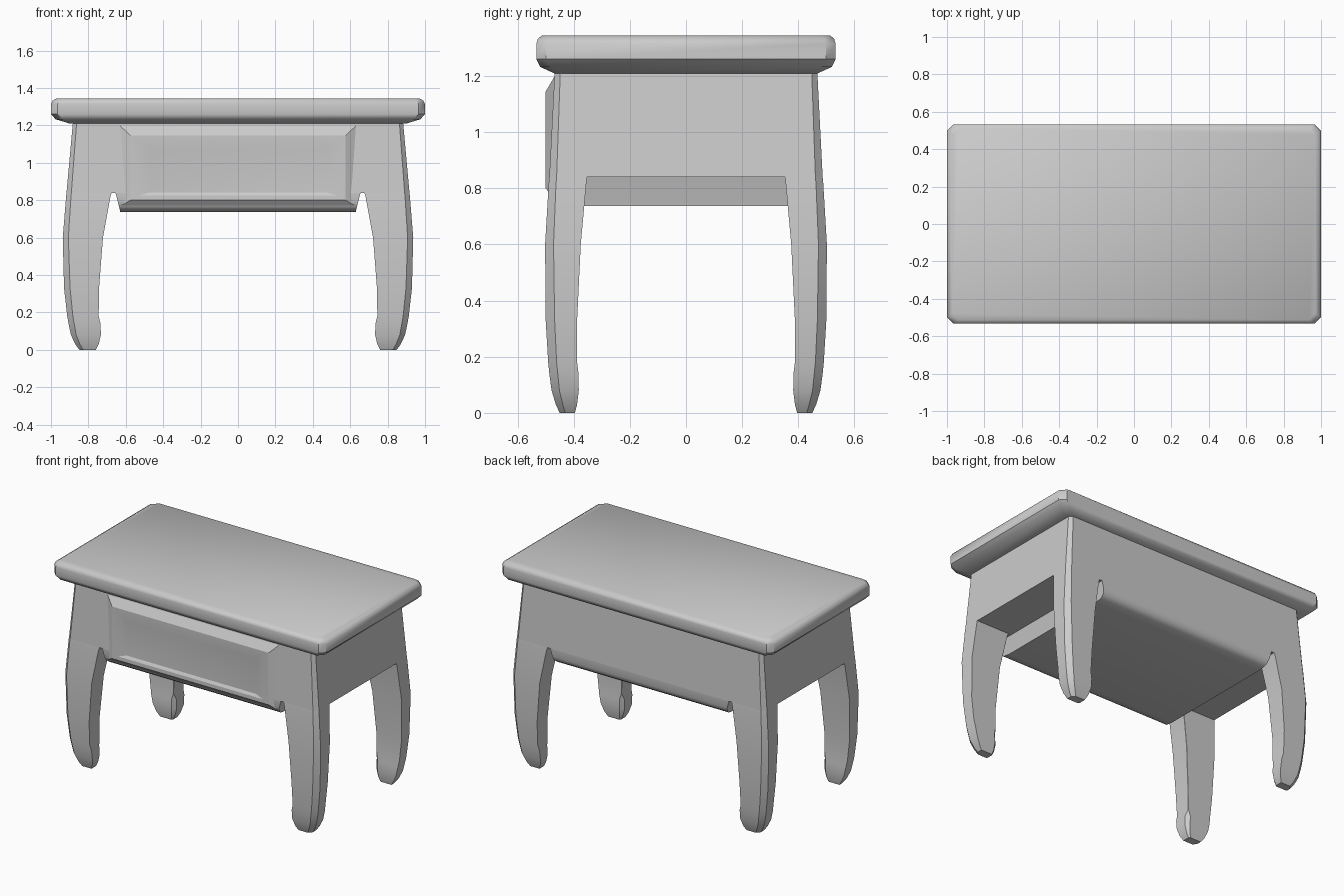
import bpy, bmesh, math

if "Cube" in bpy.data.objects:
    bpy.data.objects.remove(bpy.data.objects["Cube"])


def loft(name, rings, cap_first=True, cap_last=True, angle=30):
    """Skin a list of closed rings that share the same point count."""
    bm = bmesh.new()
    loops = [[bm.verts.new(p) for p in ring] for ring in rings]
    n = len(loops[0])
    for a, b in zip(loops, loops[1:]):
        for i in range(n):
            j = (i + 1) % n
            bm.faces.new((a[i], a[j], b[j], b[i]))
    if cap_first:
        bm.faces.new(loops[0][::-1])
    if cap_last:
        bm.faces.new(loops[-1])
    bmesh.ops.recalc_face_normals(bm, faces=bm.faces)
    mesh = bpy.data.meshes.new(name)
    bm.to_mesh(mesh)
    bm.free()
    ob = bpy.data.objects.new(name, mesh)
    bpy.context.collection.objects.link(ob)
    bpy.ops.object.select_all(action='DESELECT')
    bpy.context.view_layer.objects.active = ob
    ob.select_set(True)
    bpy.ops.object.shade_smooth_by_angle(angle=math.radians(angle))
    return ob


def clipped_rect(x, y, z, c):
    """Horizontal rectangle with clipped corners."""
    return [(x, -y + c, z), (x, y - c, z), (x - c, y, z), (-x + c, y, z),
            (-x, y - c, z), (-x, -y + c, z), (-x + c, -y, z), (x - c, -y, z)]


# Table top with a rounded edge
top = [(0.90, 0.47, 1.21, 0.03), (0.975, 0.52, 1.233, 0.035),
       (1.0, 0.533, 1.26, 0.035), (1.0, 0.533, 1.315, 0.035),
       (0.99, 0.528, 1.333, 0.035), (0.97, 0.513, 1.345, 0.035)]
loft("table_top", [clipped_rect(*r) for r in top], angle=40)

# Flared case under the top
loft("case", [clipped_rect(0.917, 0.487, 0.84, 0.026),
              clipped_rect(0.883, 0.468, 1.212, 0.02)])

# Rounded belly between the legs: half-width in x, half-depth in y, height
belly = [(0.655, 0.487, 0.84), (0.642, 0.485, 0.79), (0.635, 0.474, 0.762),
         (0.631, 0.450, 0.745), (0.630, 0.40, 0.738)]
loft("belly", [[(x, -y, z), (x, y, z), (-x, y, z), (-x, -y, z)]
               for x, y, z in belly], cap_first=False, angle=35)

# Curved legs: height, outer x, outer y, inner x, inner y, outer and inner clip
leg_levels = [(0.84, 0.917, 0.487, 0.675, 0.352, 0.026, 0.001),
              (0.82, 0.919, 0.489, 0.682, 0.355, 0.026, 0.001),
              (0.60, 0.937, 0.502, 0.722, 0.375, 0.030, 0.001),
              (0.33, 0.930, 0.500, 0.743, 0.388, 0.032, 0.001),
              (0.18, 0.913, 0.491, 0.745, 0.388, 0.030, 0.002),
              (0.14, 0.906, 0.487, 0.735, 0.383, 0.030, 0.022),
              (0.08, 0.893, 0.479, 0.733, 0.382, 0.028, 0.022),
              (0.03, 0.870, 0.464, 0.745, 0.388, 0.025, 0.015),
              (0.00, 0.848, 0.450, 0.760, 0.396, 0.020, 0.008)]
leg_rings = [[(xi + d, yi, z), (xo, yi, z), (xo, yo - c, z), (xo - c, yo, z),
              (xi, yo, z), (xi, yi + d, z)]
             for z, xo, yo, xi, yi, c, d in leg_levels]
legs = loft("legs", leg_rings, cap_first=False)
mirror = legs.modifiers.new("four_legs", 'MIRROR')
mirror.use_axis = (True, True, False)
mirror.use_mirror_merge = False

# Drawer front: half-width, low and high edge, y at the low and high edge
drawer = [(0.635, 0.765, 1.203, -0.472, -0.466),
          (0.575, 0.80, 1.145, -0.50, -0.50),
          (0.53, 0.825, 1.12, -0.499, -0.499),
          (0.475, 0.842, 1.07, -0.489, -0.489)]
loft("drawer_front", [[(-x, ya, a), (x, ya, a), (x, yb, b), (-x, yb, b)]
                      for x, a, b, ya, yb in drawer], cap_first=False, angle=12)
